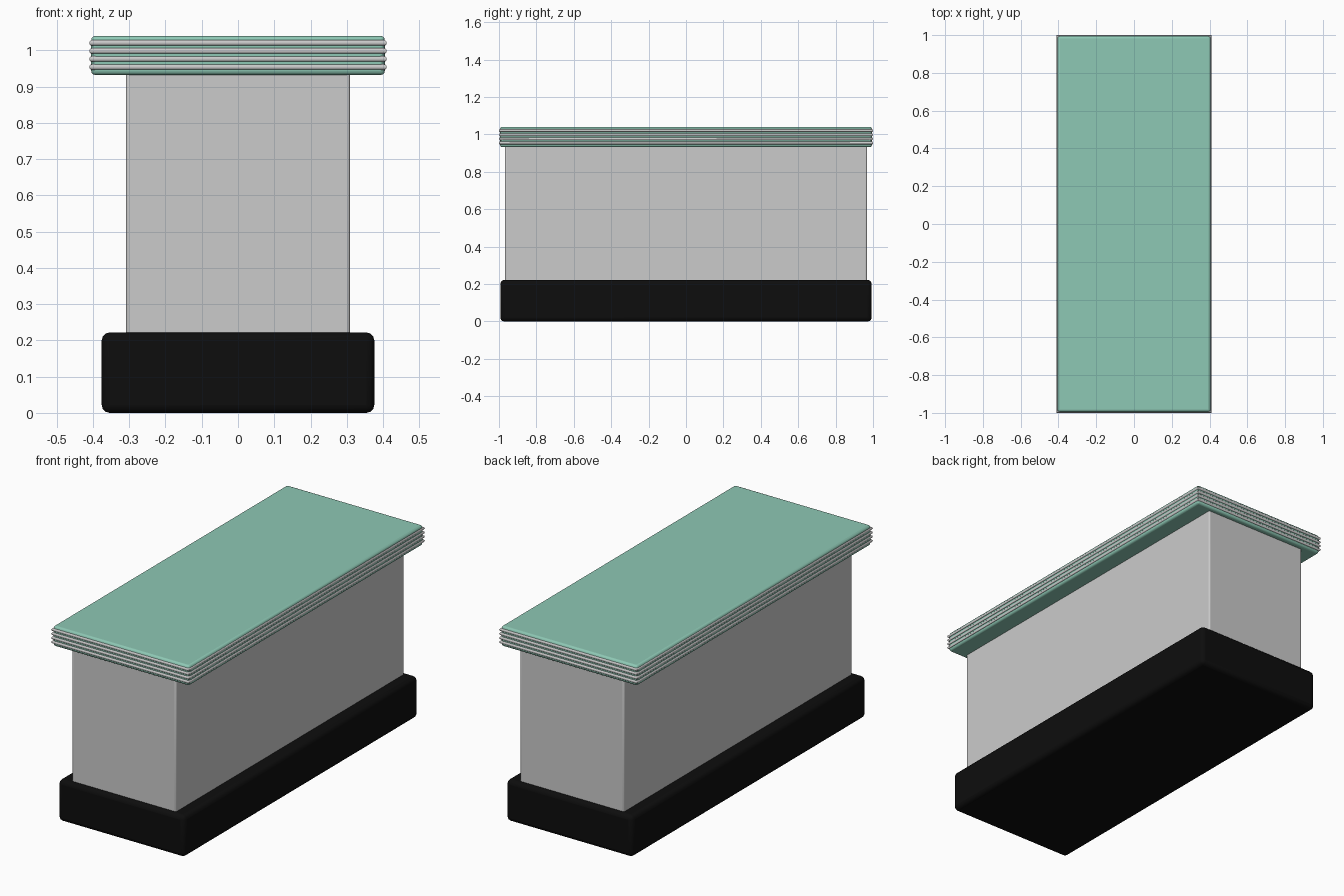
import bpy, bmesh, math

if "Cube" in bpy.data.objects:
    bpy.data.objects.remove(bpy.data.objects["Cube"])


def material(name, color):
    m = bpy.data.materials.new(name)
    m.diffuse_color = color
    m.use_nodes = True
    m.node_tree.nodes["Principled BSDF"].inputs["Base Color"].default_value = m.diffuse_color
    return m


def finish(obj, mat):
    if mat:
        obj.data.materials.append(mat)
    bpy.ops.object.select_all(action='DESELECT')
    obj.select_set(True)
    bpy.context.view_layer.objects.active = obj
    bpy.ops.object.shade_smooth_by_angle(angle=math.radians(35))


def rounded_box(name, hx, hy, z0, z1, bevel, mat=None):
    bpy.ops.mesh.primitive_cube_add(size=1, location=(0, 0, (z0 + z1) / 2))
    obj = bpy.context.object
    obj.name = name
    obj.scale = (2 * hx, 2 * hy, z1 - z0)
    bpy.ops.object.transform_apply(location=False, rotation=False, scale=True)
    mod = obj.modifiers.new("Bevel", 'BEVEL')
    mod.width = bevel
    mod.segments = 3
    finish(obj, mat)
    return obj


def trim_ring(name, hx, hy, z, r, sides=12):
    # round moulding swept around a rectangle with mitred corners
    bm = bmesh.new()
    loops = []
    for i in range(sides):
        a = 2 * math.pi * i / sides
        d, h = r * math.cos(a), z + r * math.sin(a)
        loops.append([bm.verts.new((sx * (hx + d), sy * (hy + d), h))
                      for sx, sy in ((-1, -1), (1, -1), (1, 1), (-1, 1))])
    for i in range(sides):
        p, q = loops[i], loops[(i + 1) % sides]
        for j in range(4):
            k = (j + 1) % 4
            bm.faces.new((p[j], p[k], q[k], q[j]))
    bmesh.ops.recalc_face_normals(bm, faces=bm.faces)
    mesh = bpy.data.meshes.new(name)
    bm.to_mesh(mesh)
    bm.free()
    obj = bpy.data.objects.new(name, mesh)
    bpy.context.collection.objects.link(obj)
    finish(obj, None)


black = material("black", (0.004, 0.004, 0.004, 1))
green = material("pale_green", (0.27, 0.58, 0.46, 1))

# plinth, cabinet body and counter top
rounded_box("plinth", 0.376, 0.993, 0.0, 0.222, 0.022, black)
rounded_box("counter_body", 0.309, 0.968, 0.212, 0.94, 0.008)
rounded_box("counter_top", 0.405, 0.994, 0.932, 1.04, 0.012, green)

# four trim bands around the counter edge
for i in range(4):
    trim_ring(f"edge_trim_{i + 1}", 0.402, 0.992, 0.954 + i * 0.0222, 0.008)
